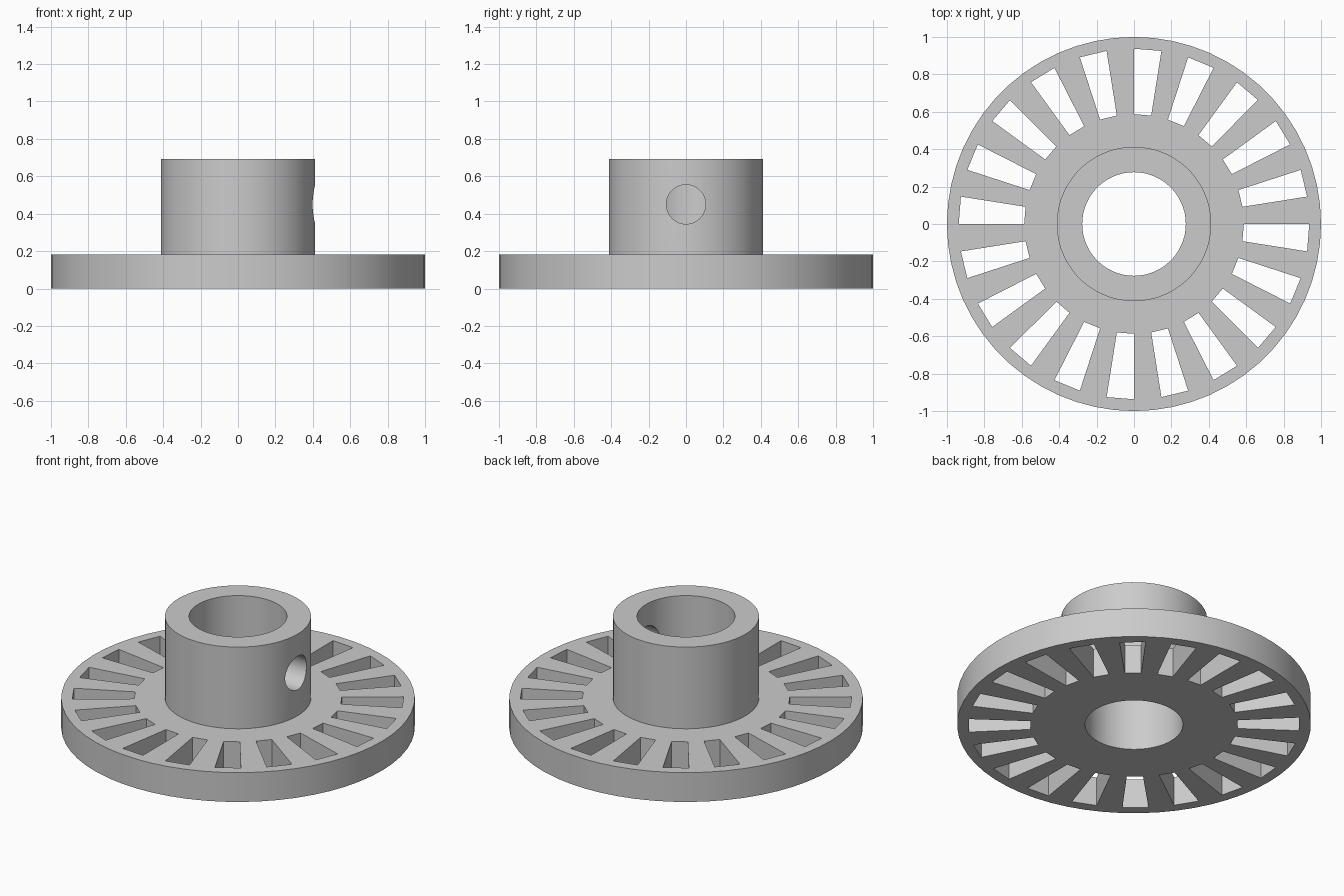
import bpy, bmesh
from math import cos, sin, pi, radians
from mathutils import Matrix

cube = bpy.data.objects.get("Cube")
if cube:
    bpy.data.objects.remove(cube, do_unlink=True)

BORE_R, HUB_R, DISC_R = 0.277, 0.413, 1.0
DISC_H, TOTAL_H = 0.183, 0.693
SLOT_IN, SLOT_OUT, SLOTS = 0.587, 0.937, 20
SEGMENTS = 60

grey = bpy.data.materials.new("plain grey")
grey.use_nodes = True
colour = (0.6, 0.6, 0.6, 1)
grey.diffuse_color = colour
grey.node_tree.nodes["Principled BSDF"].inputs["Base Color"].default_value = colour


def make_object(name, bm):
    bmesh.ops.recalc_face_normals(bm, faces=bm.faces)
    mesh = bpy.data.meshes.new(name)
    bm.to_mesh(mesh)
    bm.free()
    mesh.materials.append(grey)
    obj = bpy.data.objects.new(name, mesh)
    bpy.context.collection.objects.link(obj)
    return obj


def cut(target, cutter):
    cutter.hide_render = True
    mod = target.modifiers.new("cut", "BOOLEAN")
    mod.operation = "DIFFERENCE"
    mod.solver = "EXACT"
    mod.object = cutter
    bpy.context.view_layer.objects.active = target
    bpy.ops.object.modifier_apply(modifier=mod.name)
    bpy.data.objects.remove(cutter, do_unlink=True)


# Disc and hollow hub, turned from one closed profile
profile = [(BORE_R, 0), (DISC_R, 0), (DISC_R, DISC_H),
           (HUB_R, DISC_H), (HUB_R, TOTAL_H), (BORE_R, TOTAL_H)]
bm = bmesh.new()
rings = []
for i in range(SEGMENTS):
    a = 2 * pi * i / SEGMENTS
    rings.append([bm.verts.new((r * cos(a), r * sin(a), z)) for r, z in profile])
for i, ring in enumerate(rings):
    after = rings[(i + 1) % SEGMENTS]
    for j in range(len(profile)):
        k = (j + 1) % len(profile)
        bm.faces.new((ring[j], after[j], after[k], ring[k]))
wheel = make_object("slotted_disc_with_hub", bm)

# Ring of wedge slots, each half a pitch wide
bm = bmesh.new()
pitch = 2 * pi / SLOTS
for i in range(SLOTS):
    end = i * pitch
    start = end - pitch / 2
    corners = [(SLOT_IN, start), (SLOT_OUT, start), (SLOT_OUT, end), (SLOT_IN, end)]
    base = bm.faces.new([bm.verts.new((r * cos(a), r * sin(a), -0.1)) for r, a in corners])
    top = bmesh.ops.extrude_face_region(bm, geom=[base])["geom"]
    bmesh.ops.translate(bm, vec=(0, 0, DISC_H + 0.2),
                        verts=[v for v in top if isinstance(v, bmesh.types.BMVert)])
cut(wheel, make_object("slot_cutter", bm))

# Screw hole through one wall of the hub
bm = bmesh.new()
place = Matrix.Translation((0.35, 0, 0.45)) @ Matrix.Rotation(pi / 2, 4, "Y")
bmesh.ops.create_cone(bm, cap_ends=True, segments=40, radius1=0.105, radius2=0.105,
                      depth=0.4, matrix=place)
cut(wheel, make_object("screw_hole_cutter", bm))

# Smooth the round walls, keep the edges sharp
bpy.ops.object.select_all(action="DESELECT")
wheel.select_set(True)
bpy.context.view_layer.objects.active = wheel
bpy.ops.object.shade_smooth_by_angle(angle=radians(30))
